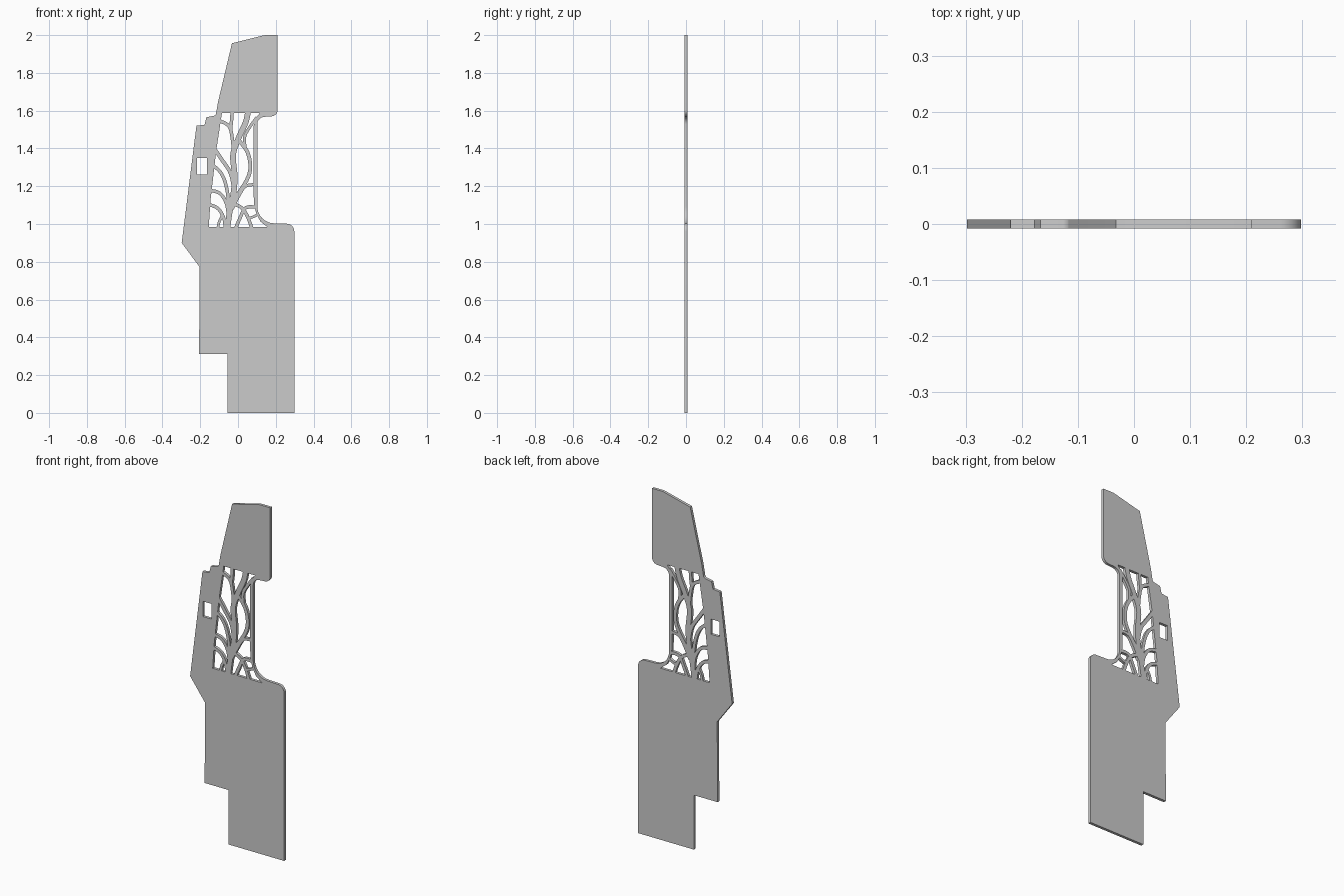
import bpy, bmesh, math
from mathutils import Vector

if "Cube" in bpy.data.objects:
    bpy.data.objects.remove(bpy.data.objects["Cube"])

T = 0.008  # half thickness of the panel


def fillet(corners, steps=8):
    """Round each (x, z, radius) corner of a closed outline."""
    out = []
    n = len(corners)
    for i, (x, z, r) in enumerate(corners):
        p = Vector((x, z))
        if r == 0:
            out.append(p)
            continue
        a = (Vector(corners[i - 1][:2]) - p).normalized()
        b = (Vector(corners[(i + 1) % n][:2]) - p).normalized()
        half = a.angle(b) / 2
        centre = p + (a + b).normalized() * (r / math.sin(half))
        d = r / math.tan(half)
        s, e = p + a * d - centre, p + b * d - centre
        sweep = s.angle(e)
        for k in range(steps + 1):
            t = k / steps
            out.append(centre + (s * math.sin((1 - t) * sweep) + e * math.sin(t * sweep)) / math.sin(sweep))
    return out


def smooth_path(pts, steps=6):
    """Catmull-Rom curve through the points."""
    p = [Vector(q) for q in pts]
    p = [2 * p[0] - p[1]] + p + [2 * p[-1] - p[-2]]
    out = []
    for i in range(1, len(p) - 2):
        a, b, c, d = p[i - 1:i + 3]
        for k in range(steps):
            t = k / steps
            out.append(0.5 * (2 * b + (c - a) * t + (2 * a - 5 * b + 4 * c - d) * t * t
                              + (3 * b - a - 3 * c + d) * t ** 3))
    return out + [p[-2]]


def ribbon(pts, width):
    """Closed outline of a strip following a curve."""
    path = smooth_path(pts)
    left, right = [], []
    for i, p in enumerate(path):
        d = (path[min(i + 1, len(path) - 1)] - path[max(i - 1, 0)]).normalized()
        side = Vector((-d.y, d.x)) * width / 2
        left.append(p + side)
        right.append(p - side)
    return left + right[::-1]


def prism(name, outline, half):
    """Extrude an x-z outline to y = +-half."""
    bm = bmesh.new()
    face = bm.faces.new([bm.verts.new((p[0], -half, p[1])) for p in outline])
    ext = bmesh.ops.extrude_face_region(bm, geom=[face])["geom"]
    bmesh.ops.translate(bm, vec=(0, 2 * half, 0),
                        verts=[v for v in ext if isinstance(v, bmesh.types.BMVert)])
    bmesh.ops.recalc_face_normals(bm, faces=bm.faces[:])
    me = bpy.data.meshes.new(name)
    bm.to_mesh(me)
    bm.free()
    ob = bpy.data.objects.new(name, me)
    bpy.context.collection.objects.link(ob)
    return ob


def cut(target, cutters):
    """Subtract the cutters, bake the result and drop the helpers."""
    for c in cutters:
        m = target.modifiers.new("cut", 'BOOLEAN')
        m.operation, m.solver, m.object = 'DIFFERENCE', 'EXACT', c
        c.hide_render = True
    dg = bpy.context.evaluated_depsgraph_get()
    me = bpy.data.meshes.new_from_object(target.evaluated_get(dg))
    target.modifiers.clear()
    target.data = me
    for c in cutters:
        bpy.data.objects.remove(c)


# Panel silhouette
panel = prism("side_panel", fillet([
    (-.055, 0, 0), (.298, 0, 0), (.298, 1.0, .04), (.102, 1.007, .09),
    (.102, 1.565, .04), (.21, 1.572, .035), (.21, 2, 0), (.142, 2, 0),
    (-.032, 1.957, 0), (-.106, 1.645, 0), (-.118, 1.575, .015), (-.167, 1.565, 0),
    (-.177, 1.525, 0), (-.22, 1.52, 0), (-.298, .9, 0), (-.203, .772, 0),
    (-.206, .312, 0), (-.055, .312, 0)]), T)

# Small slot
slot = prism("slot_cutter", [(-.217, 1.263), (-.163, 1.263), (-.163, 1.35), (-.217, 1.35)], .05)

# Window with the branch lattice left standing in it
window = prism("window_cutter", [
    (-.155, .983), (.157, .983), (.12, 1.012), (.098, 1.05), (.085, 1.1), (.083, 1.15),
    (.083, 1.52), (.088, 1.555), (.115, 1.587), (-.085, 1.587), (-.115, 1.39), (-.145, 1.13)], .05)

left_branches = [
    (.03, [(-.06, .95), (-.044, 1.065), (-.023, 1.17), (-.018, 1.26), (-.026, 1.367),
           (.004, 1.457), (.041, 1.54), (.057, 1.615)]),
    (.018, [(-.024, 1.37), (-.03, 1.45), (-.05, 1.52), (-.12, 1.555)]),
    (.018, [(-.04, 1.5), (-.034, 1.55), (-.03, 1.61)]),
    (.02, [(-.14, 1.42), (-.085, 1.34), (-.04, 1.27), (-.022, 1.19)]),
    (.018, [(-.15, 1.325), (-.09, 1.27), (-.06, 1.19), (-.045, 1.07)]),
    (.018, [(-.17, 1.18), (-.1, 1.165), (-.062, 1.11), (-.05, 1.04)]),
    (.018, [(-.18, 1.11), (-.11, 1.085), (-.075, 1.03), (-.065, .96)]),
    (.014, [(-.08, 1.05), (-.1, 1.01), (-.11, .96)]),
]
right_branches = [
    (.02, [(0, 1.45), (.05, 1.38), (.065, 1.3), (.045, 1.23), (-.02, 1.13)]),
    (.016, [(.1, 1.565), (.06, 1.51), (.035, 1.46), (.038, 1.4)]),
    (.016, [(.1, 1.21), (.04, 1.2), (.005, 1.15), (-.03, 1.08)]),
    (.018, [(.1, 1.09), (.04, 1.085), (.01, 1.03), (-.02, .96)]),
    (.018, [(-.03, 1.11), (.02, 1.085), (.05, 1.04), (.08, .96)]),
    (.014, [(.12, 1.06), (.085, 1.04), (.055, 1.03)]),
]
branches = [prism("branch_cutter", ribbon(p, w), .1) for w, p in left_branches + right_branches]
cut(window, branches)
cut(panel, [window, slot])

# Smooth the rounded edges, keep the rest crisp
bpy.context.view_layer.objects.active = panel
panel.select_set(True)
bpy.ops.object.shade_smooth_by_angle(angle=math.radians(30))
